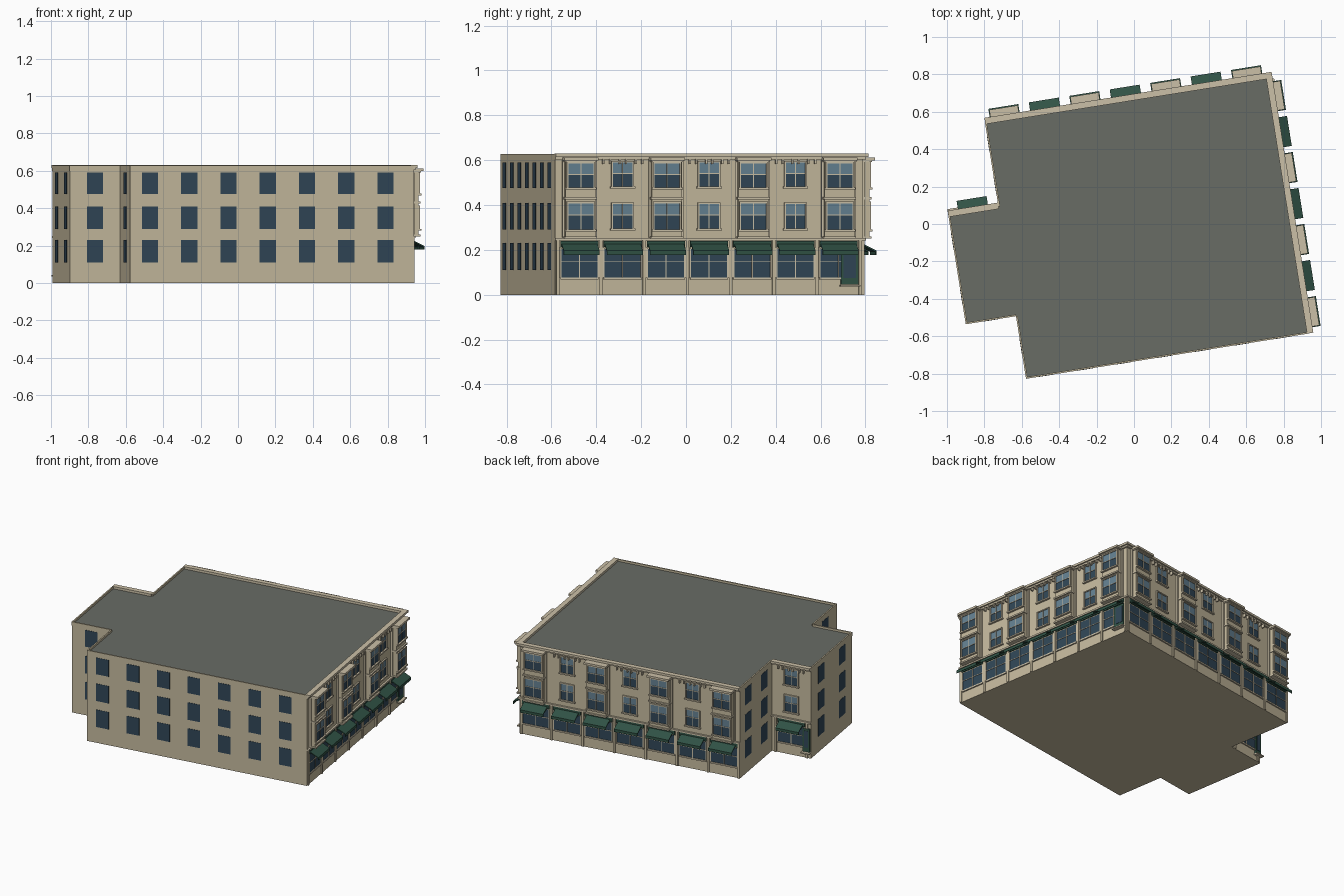
import bpy, bmesh, math
from mathutils import Matrix, Vector

if "Cube" in bpy.data.objects:
    bpy.data.objects.remove(bpy.data.objects["Cube"])

ROT = Matrix.Rotation(math.radians(9.1), 4, 'Z')   # whole building is turned on the plan
COL = {
    "wall": (0.56, 0.49, 0.34, 1), "trim": (0.60, 0.53, 0.39, 1),
    "roof": (0.14, 0.15, 0.13, 1), "glass": (0.03, 0.062, 0.095, 1),
    "pane": (0.13, 0.22, 0.29, 1), "green": (0.03, 0.085, 0.06, 1),
}
mats = {}
for n, c in COL.items():
    mats[n] = bpy.data.materials.new(n)
    mats[n].diffuse_color = c
parts = {}   # part name -> (bmesh, material)


def part(name, mat):
    if name not in parts:
        parts[name] = (bmesh.new(), mat)
    return parts[name][0]


def prism(bm, pts, vec):
    """Extrude a closed outline along a vector."""
    a = [bm.verts.new(p) for p in pts]
    b = [bm.verts.new(p + vec) for p in pts]
    n = len(pts)
    bm.faces.new(a)
    bm.faces.new(b[::-1])
    for i in range(n):
        bm.faces.new((a[i], b[i], b[(i + 1) % n], a[(i + 1) % n]))


def box(name, mat, M, a0, a1, d0, d1, z0, z1):
    """Box on a facade: a runs along it, d outwards."""
    pts = [M @ Vector(p) for p in ((a0, d0, z0), (a1, d0, z0), (a1, d1, z0), (a0, d1, z0))]
    prism(part(name, mat), pts, Vector((0, 0, z1 - z0)))


def facade(cx, cy, deg):
    return ROT @ Matrix.Translation((cx, cy, 0)) @ Matrix.Rotation(math.radians(deg), 4, 'Z')


def window(M, a, d, w, z0, z1):
    """Trimmed window with two casements under lighter transom panes."""
    h, zt, t = w / 2, z0 + (z1 - z0) * 0.55, 0.007
    box("window_glass", "glass", M, a - h, a + h, d, d + 0.003, z0, zt)
    box("window_transom_panes", "pane", M, a - h, a + h, d, d + 0.003, zt, z1)
    for s in (-1, 1):
        c = a + s * (h + t / 2)
        box("window_frames", "trim", M, c - t / 2, c + t / 2, d, d + 0.009, z0 - t, z1 + t)
    box("window_frames", "trim", M, a - h, a + h, d, d + 0.009, z1, z1 + t)
    box("window_frames", "trim", M, a - 0.002, a + 0.002, d, d + 0.006, z0, z1)
    box("window_frames", "trim", M, a - h, a + h, d, d + 0.006, zt - 0.002, zt + 0.002)
    box("window_sills", "trim", M, a - h - 0.012, a + h + 0.012, d, d + 0.014, z0 - 0.009, z0)


def bay(M, a):
    """Shallow projecting bay through the two upper floors."""
    box("bay_bodies", "wall", M, a - 0.068, a + 0.068, -0.002, 0.036, 0.255, 0.60)
    box("bay_cornices", "trim", M, a - 0.077, a + 0.077, 0, 0.060, 0.598, 0.612)
    box("bay_cornices", "trim", M, a - 0.073, a + 0.073, 0, 0.048, 0.586 + 0.006, 0.598)
    box("bay_cornices", "trim", M, a - 0.073, a + 0.073, 0, 0.046, 0.425, 0.435)
    box("bay_cornices", "trim", M, a - 0.073, a + 0.073, 0, 0.046, 0.250, 0.260)
    for s in (-1, 1):
        c = a + s * 0.073
        box("bay_pilasters", "trim", M, c - 0.005, c + 0.005, 0, 0.012, 0.255, 0.60)
    window(M, a, 0.036, 0.114, 0.478, 0.585)
    window(M, a, 0.036, 0.114, 0.290, 0.408)


def flat_bay(M, a):
    """Plain wall windows with bracket pairs under the cornice."""
    window(M, a, 0, 0.088, 0.482, 0.590)
    window(M, a, 0, 0.088, 0.296, 0.405)
    for s in (-0.088, -0.058, -0.014, 0.014, 0.058, 0.088):
        box("cornice_brackets", "trim", M, a + s - 0.004, a + s + 0.004, 0, 0.018, 0.582, 0.606)


def storefront(M, a, w):
    """Shop window, green fascia and awning."""
    h = w / 2
    box("shop_glass", "glass", M, a - h, a + h, 0, 0.003, 0.078, 0.205)
    box("shop_frames", "trim", M, a - h, a + h, 0, 0.009, 0.068, 0.078)
    for c in (-h, 0, h):
        t = 0.002 if c == 0 else 0.004
        box("shop_frames", "trim", M, a + c - t, a + c + t, 0, 0.007, 0.078, 0.21)
    box("shop_frames", "trim", M, a - h, a + h, 0, 0.006, 0.145, 0.149)
    box("shop_fascias", "green", M, a - h, a + h, 0, 0.008, 0.212, 0.240)
    prof = [(0.004, 0.228), (0.066, 0.197), (0.066, 0.178), (0.062, 0.178), (0.062, 0.192), (0.004, 0.221)]
    pts = [M @ Vector((a - 0.081, d, z)) for d, z in prof]
    prism(part("awnings", "green"), pts, M.to_3x3() @ Vector((0.162, 0, 0)))


def door(M, a0, a1):
    box("doors", "green", M, a0, a1, 0, 0.010, 0.045, 0.205)
    box("door_glass", "glass", M, a0 + 0.012, a1 - 0.012, 0.010, 0.012, 0.075, 0.19)
    box("door_steps", "trim", M, a0 - 0.005, a1 + 0.005, 0, 0.030, 0.036, 0.044)


def shop_facade(M, length, count, pitch, e0, e1):
    """Decorated street facade; e0 and e1 lengthen the cornice at each end."""
    h = length / 2
    box("cornice", "trim", M, -h - e0, h + e1, -0.012, 0.022, 0.615, 0.630)
    box("cornice", "trim", M, -h - e0 * .5, h + e1 * .5, -0.012, 0.012, 0.604, 0.615)
    box("belt_course", "trim", M, -h - e0 * .6, h + e1 * .6, 0, 0.013, 0.241, 0.252)
    for i in range(count):
        a = (i - (count - 1) / 2) * pitch
        if count > 1 and i % 2 == 0:
            bay(M, a)
        else:
            flat_bay(M, a)
        storefront(M, a, min(pitch - 0.024, 0.19))
    for i in range(count + 1):                     # piers between shop windows
        a = max(-h + 0.008, min(h - 0.008, (i - count / 2) * pitch))
        box("shop_piers", "wall", M, a - 0.007, a + 0.007, 0, 0.008, 0, 0.241)


def plain_facade(M, centres):
    for a in centres:
        for z0, z1 in ((0.11, 0.23), (0.29, 0.41), (0.475, 0.59)):
            box("plain_windows", "glass", M, a - 0.044, a + 0.044, -0.002, 0.002, z0, z1)


# main block with side wing, and the roof surface
plan = [(-0.70, -0.725), (0.833, -0.725), (0.833, 0.665), (-0.70, 0.665),
        (-0.70, 0.206), (-0.972, 0.206), (-0.972, -0.386), (-0.70, -0.386)]
outline = [ROT @ Vector((x, y, 0)) for x, y in plan]
prism(part("walls", "wall"), outline, Vector((0, 0, 0.608)))
prism(part("roof", "roof"), [p + Vector((0, 0, 0.608)) for p in outline], Vector((0, 0, 0.006)))

# street facades
back, right, wing_back = facade(0.0665, 0.665, 0), facade(0.833, -0.03, -90), facade(-0.836, 0.206, 0)
shop_facade(back, 1.533, 7, 0.219, 0, 0.022)
shop_facade(right, 1.39, 7, 0.195, 0.022, 0)
shop_facade(wing_back, 0.272, 1, 0.219, 0, 0)
door(right, -0.675, -0.595)
door(wing_back, -0.132, -0.082)

# plain facades with their thin parapets
plain = [(0.0665, -0.725, 180, 1.533, [0.022 + 0.2125 * (i - 3) for i in range(7)]),
         (-0.836, -0.386, 180, 0.272, [0]),
         (-0.70, -0.5555, 90, 0.339, [0]),
         (-0.972, -0.09, 90, 0.592, [-0.15, 0.15]),
         (-0.70, 0.4355, 90, 0.459, [-0.115, 0.115])]
for x, y, deg, length, centres in plain:
    M = facade(x, y, deg)
    plain_facade(M, centres)
    box("parapet", "wall", M, -length / 2, length / 2, -0.008, 0.001, 0.600, 0.628)

# turn every collected part into an object
for name, (bm, mat) in parts.items():
    bmesh.ops.recalc_face_normals(bm, faces=bm.faces)
    me = bpy.data.meshes.new(name)
    bm.to_mesh(me)
    bm.free()
    me.materials.append(mats[mat])
    bpy.context.collection.objects.link(bpy.data.objects.new(name, me))

for m in bpy.data.materials:
    if m.users and not m.is_grease_pencil:
        m.use_nodes = True
        m.node_tree.nodes["Principled BSDF"].inputs["Base Color"].default_value = m.diffuse_color
